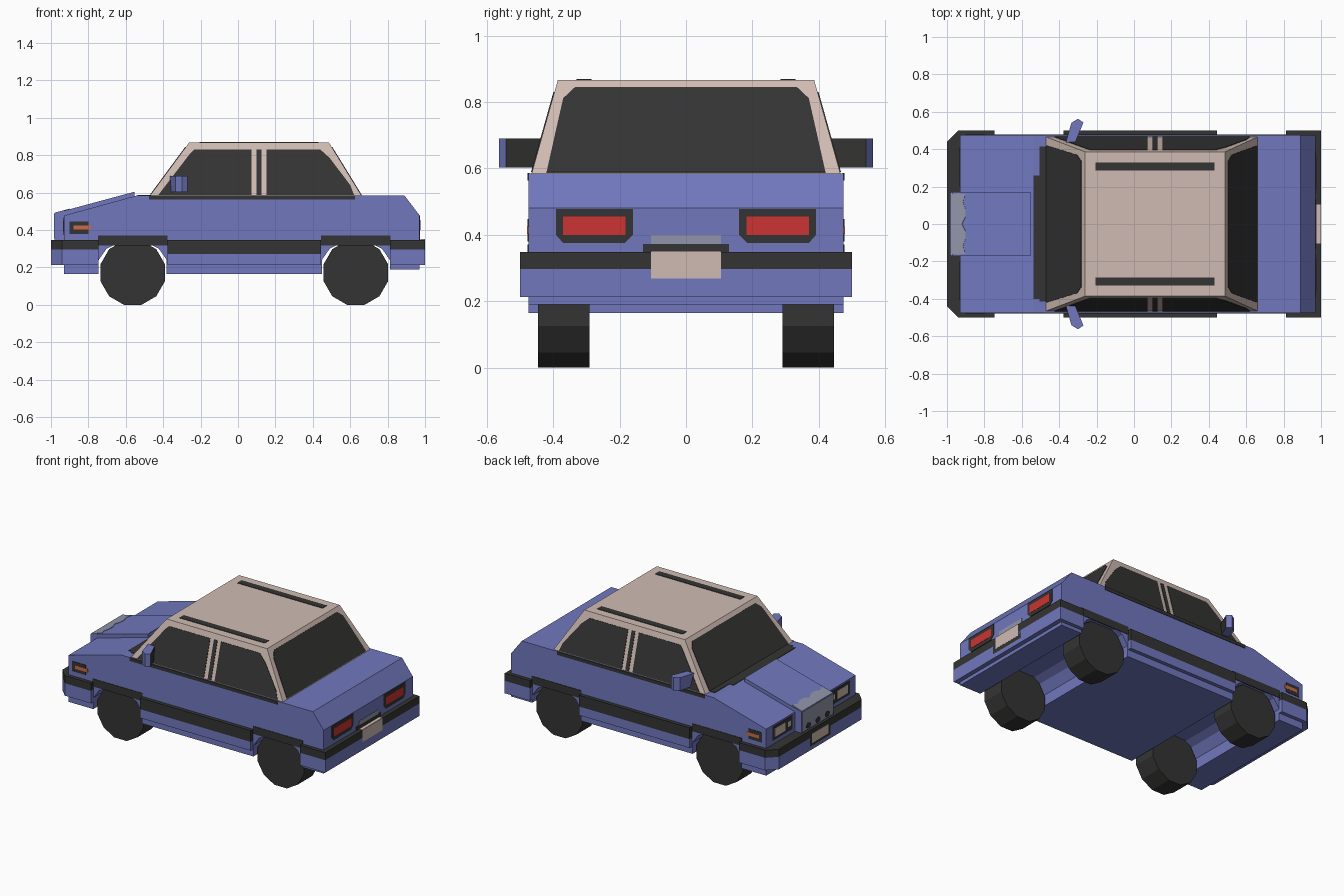
import bpy, bmesh, math
from mathutils import Vector

if "Cube" in bpy.data.objects:
    bpy.data.objects.remove(bpy.data.objects["Cube"])


def mat(name, r, g, b):
    m = bpy.data.materials.new(name)
    m.diffuse_color = (r, g, b, 1)
    m.use_nodes = True
    m.node_tree.nodes["Principled BSDF"].inputs["Base Color"].default_value = m.diffuse_color
    return m


BLUE = mat("blue paint", 0.165, 0.187, 0.51)
CREAM = mat("cream roof", 0.63, 0.50, 0.45)
DARK = mat("dark trim", 0.034, 0.034, 0.033)
RED = mat("red lamp", 0.60, 0.034, 0.032)
ORANGE = mat("orange lamp", 0.58, 0.15, 0.07)
GREY = mat("grey metal", 0.28, 0.30, 0.40)


def finish(name, bm, *mats):
    bmesh.ops.recalc_face_normals(bm, faces=bm.faces)
    me = bpy.data.meshes.new(name)
    bm.to_mesh(me)
    bm.free()
    for m in mats:
        me.materials.append(m)
    ob = bpy.data.objects.new(name, me)
    bpy.context.collection.objects.link(ob)
    return ob


def loft(bm, a, b):
    """Closed solid between two matching outlines."""
    va = [bm.verts.new(p) for p in a]
    vb = [bm.verts.new(p) for p in b]
    bm.faces.new(va)
    bm.faces.new(vb[::-1])
    for i in range(len(va)):
        j = (i + 1) % len(va)
        bm.faces.new((va[i], vb[i], vb[j], va[j]))


def side_prism(name, pts, y0, y1, m):
    bm = bmesh.new()
    loft(bm, [(x, y0, z) for x, z in pts], [(x, y1, z) for x, z in pts])
    return finish(name, bm, m)


def plan_prism(name, pts, z0, z1, m):
    bm = bmesh.new()
    loft(bm, [(x, y, z0) for x, y in pts], [(x, y, z1) for x, y in pts])
    return finish(name, bm, m)


def plate(name, pts, m, t=0.003, mirror=False):
    """Thin painted plate centred on a flat outline, optionally on both sides."""
    for s in ((1, -1) if mirror else (1,)):
        p = [Vector((x, y * s, z)) for x, y, z in pts]
        n = (p[1] - p[0]).cross(p[2] - p[0]).normalized() * t
        bm = bmesh.new()
        loft(bm, [v - n for v in p], [v + n for v in p])
        finish(name, bm, m)


def rect_x(x, y0, y1, z0, z1):
    return [(x, y0, z0), (x, y1, z0), (x, y1, z1), (x, y0, z1)]


def rect_y(y, x0, x1, z0, z1):
    return [(x0, y, z0), (x1, y, z0), (x1, y, z1), (x0, y, z1)]


def rect_z(z, x0, x1, y0, y1):
    return [(x0, y0, z), (x1, y0, z), (x1, y1, z), (x0, y1, z)]


W = 0.475                      # body half width
AXLES = (-0.563, 0.63)


def arch(c):
    return [(c - 0.182, 0.24), (c - 0.14, 0.30), (c - 0.09, 0.325),
            (c + 0.09, 0.325), (c + 0.14, 0.30), (c + 0.182, 0.24)]


# Body shell with wheel channels
f, r = AXLES
body = ([(-0.93, 0.165), (f - 0.182, 0.165)] + arch(f) +
        [(f + 0.182, 0.165), (r - 0.182, 0.165)] + arch(r) +
        [(r + 0.182, 0.19), (0.97, 0.19), (0.97, 0.48), (0.89, 0.585),
         (-0.54, 0.585), (-0.93, 0.478)])
side_prism("body", body, -W, W, BLUE)

# Raised hood panel with grille nose
side_prism("hood_panel", [(-0.98, 0.34), (-0.98, 0.49), (-0.553, 0.605), (-0.553, 0.56), (-0.9, 0.34)],
           -0.17, 0.17, BLUE)
plate("grille", rect_x(-0.98, -0.165, 0.165, 0.355, 0.488), GREY)
edge = [-0.90, -0.915, -0.90, -0.90, -0.92, -0.90, -0.90, -0.915, -0.90]
ztop = lambda x: 0.49 + (x + 0.98) * 0.115 / 0.427
plate("grille_cap", [(-0.978, 0.165, ztop(-0.978)), (-0.978, -0.165, ztop(-0.978))] +
      [(x, -0.16 + 0.04 * i, ztop(x)) for i, x in enumerate(edge)], GREY)
for y in (-0.1, 0, 0.1):
    plate("grille_notch", [(-0.98, y + 0.028 * math.cos(a * math.pi / 3), 0.375 + 0.02 * math.sin(a * math.pi / 3))
                           for a in range(6)], DARK, 0.0045)

# Bumpers and side strips: blue below, dark above
front = [(-0.745, -0.5), (-0.94, -0.5), (-1, -0.44), (-1, 0.44), (-0.94, 0.5), (-0.745, 0.5)]
rear = [(0.812, -0.5), (1, -0.5), (1, 0.5), (0.812, 0.5)]
for nm, pts in (("front_bumper", front), ("rear_bumper", rear)):
    plan_prism(nm + "_lower", pts, 0.213, 0.297, BLUE)
    plan_prism(nm + "_band", pts, 0.297, 0.348, DARK)
for s in (-1, 1):
    strip = [(-0.378, s * 0.47), (0.445, s * 0.47), (0.445, s * 0.5), (-0.378, s * 0.5)]
    plan_prism("side_sill", strip, 0.213, 0.272, BLUE)
    plan_prism("side_strip", strip, 0.272, 0.348, DARK)
for c in AXLES:
    plate("fender_strip", rect_y(W, c - 0.185, c + 0.185, 0.318, 0.37), DARK, mirror=True)

# Cabin
bm = bmesh.new()
ZB, ZT = 0.585, 0.867
loft(bm, rect_z(ZB, -0.47, 0.66, -0.465, 0.465), rect_z(ZT, -0.262, 0.487, -0.386, 0.386))
finish("cabin", bm, CREAM)


def up(z):
    return (z - ZB) / (ZT - ZB)


def side(pts):
    return [(x, 0.465 - 0.079 * up(z), z) for x, z in pts]


# Side windows
plate("front_side_window", side([(-0.425, 0.588), (0.072, 0.588), (0.072, 0.83), (-0.235, 0.83), (-0.255, 0.81)]),
      DARK, mirror=True)
plate("rear_side_window", side([(0.152, 0.588), (0.62, 0.588), (0.60, 0.64), (0.49, 0.785), (0.44, 0.83),
                                (0.152, 0.83)]), DARK, mirror=True)
plate("door_gap", side([(0.10, 0.588), (0.126, 0.588), (0.126, 0.83), (0.10, 0.83)]), DARK, mirror=True)
plate("window_sill", rect_y(W, -0.475, 0.625, 0.563, 0.586), DARK, mirror=True)

# Windscreen, rear window and cowl
glass = [(0.42, 0.588), (0.395, 0.70), (0.37, 0.81), (0.335, 0.843)]
outline = glass + [(-y, z) for y, z in reversed(glass)]
plate("windscreen", [(-0.47 + 0.208 * up(z), y, z) for y, z in outline], DARK)
plate("rear_window", [(0.66 - 0.173 * up(z), y, z) for y, z in outline], DARK)
plate("cowl", rect_z(ZB, -0.505, -0.465, -0.415, 0.415), DARK)
plate("wiper_base", rect_z(ZB, -0.536, -0.505, -0.40, 0.26), DARK)

# Roof rails
plate("roof_strip", rect_z(ZT, -0.205, 0.43, 0.285, 0.33), DARK, mirror=True)

# Door mirrors with dark glass facing backwards
for s in (-1, 1):
    pts = [(-0.365, 0.435), (-0.335, 0.54), (-0.30, 0.563), (-0.27, 0.543), (-0.315, 0.435)]
    ob = plan_prism("door_mirror", [(x, y * s) for x, y in pts], 0.603, 0.69, BLUE)
    ob.data.materials.append(DARK)
    for p in ob.data.polygons:
        p.material_index = int(p.normal.x > 0.8)

# Headlamps, tail lamps and side markers
plate("headlamp_frame", rect_x(-0.93, 0.20, 0.41, 0.375, 0.467), DARK, mirror=True)
plate("headlamp", rect_x(-0.93, 0.275, 0.39, 0.393, 0.45), CREAM, 0.0045, True)
plate("inner_headlamp", rect_x(-0.93, 0.22, 0.25, 0.405, 0.44), CREAM, 0.0045, True)
plate("tail_lamp_frame", [(0.97, y, z) for y, z in ((0.185, 0.375), (0.37, 0.375), (0.392, 0.40), (0.392, 0.478),
                                                    (0.16, 0.478), (0.16, 0.40))], DARK, mirror=True)
plate("tail_lamp", rect_x(0.97, 0.182, 0.37, 0.40, 0.455), RED, 0.0045, True)
plate("marker_frame", rect_y(W, -0.90, -0.80, 0.38, 0.447), DARK, mirror=True)
plate("marker_lamp", rect_y(W, -0.88, -0.785, 0.402, 0.425), ORANGE, 0.0045, True)

# Number plates
plate("rear_plate_frame", rect_x(0.997, -0.132, 0.132, 0.243, 0.347), DARK)
plate("rear_plate", rect_x(0.9965, -0.105, 0.105, 0.268, 0.349), CREAM, 0.0045)
plate("rear_plate_top", rect_z(0.348, 0.977, 0.999, -0.105, 0.105), CREAM)
plate("rear_plate_shadow", rect_x(0.97, -0.13, 0.13, 0.345, 0.372), DARK)
plate("boot_handle", rect_x(0.97, -0.105, 0.105, 0.372, 0.40), GREY)
plate("front_plate_frame", rect_x(-0.997, -0.11, 0.11, 0.238, 0.347), DARK)
plate("front_plate", rect_x(-0.9965, -0.088, 0.088, 0.255, 0.318), CREAM, 0.0045)

# Wheels, twelve sided
R = 0.172 / math.cos(math.pi / 12)
ring = [(R * math.cos((i + 0.5) * math.pi / 6), 0.172 + R * math.sin((i + 0.5) * math.pi / 6)) for i in range(12)]
for c in AXLES:
    for s in (-1, 1):
        side_prism("wheel", [(c + x, z) for x, z in ring], s * 0.29, s * 0.446, DARK)
